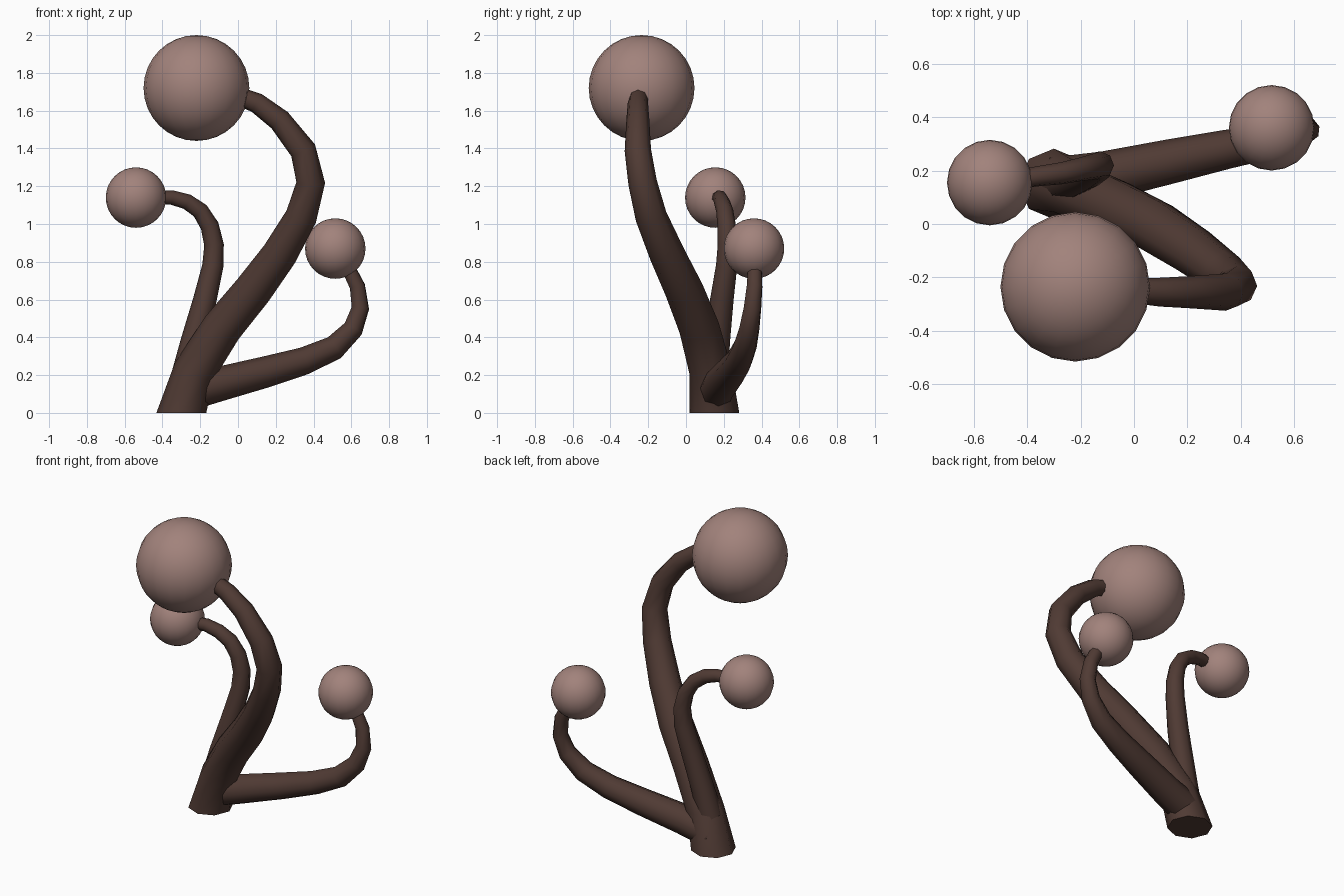
import bpy, bmesh, math
from mathutils import Vector

if "Cube" in bpy.data.objects:
    bpy.data.objects.remove(bpy.data.objects["Cube"])


def material(name, color):
    m = bpy.data.materials.new(name)
    m.diffuse_color = (*color, 1)
    m.use_nodes = True
    m.node_tree.nodes["Principled BSDF"].inputs["Base Color"].default_value = m.diffuse_color
    return m


bark = material("dark brown", (0.080, 0.043, 0.034))
pink = material("dusty pink", (0.36, 0.225, 0.20))


def finish(bm, name, mat, angle):
    bmesh.ops.recalc_face_normals(bm, faces=bm.faces)
    me = bpy.data.meshes.new(name)
    bm.to_mesh(me)
    bm.free()
    me.materials.append(mat)
    ob = bpy.data.objects.new(name, me)
    bpy.context.collection.objects.link(ob)
    bpy.ops.object.select_all(action='DESELECT')
    ob.select_set(True)
    bpy.context.view_layer.objects.active = ob
    bpy.ops.object.shade_smooth_by_angle(angle=math.radians(angle))


def stem(name, path, start_dir=None, sides=8):
    """Tapered tube; path rows are x, y, z, radius."""
    pts = [Vector(p[:3]) for p in path]
    bm = bmesh.new()
    rings, u = [], Vector((1, 0, 0))
    for i, p in enumerate(pts):
        t = (pts[min(i + 1, len(pts) - 1)] - pts[max(i - 1, 0)]).normalized()
        if i == 0 and start_dir:
            t = Vector(start_dir)
        if abs(u.dot(t)) > 0.95:
            u = Vector((0, 0, 1))
        u = (u - t * u.dot(t)).normalized()   # carry the frame along the path
        v = t.cross(u)
        ring = []
        for k in range(sides):
            a = 2 * math.pi * k / sides
            ring.append(bm.verts.new(p + path[i][3] * (u * math.cos(a) + v * math.sin(a))))
        rings.append(ring)
    for a, b in zip(rings, rings[1:]):
        for k in range(sides):
            j = (k + 1) % sides
            bm.faces.new((a[k], a[j], b[j], b[k]))
    bm.faces.new(rings[0])
    bm.faces.new(rings[-1])
    finish(bm, name, bark, 60)


def ball(name, center, radius):
    bm = bmesh.new()
    bmesh.ops.create_uvsphere(bm, u_segments=20, v_segments=16, radius=radius)
    bmesh.ops.translate(bm, verts=bm.verts, vec=center)
    finish(bm, name, pink, 60)


# Main stem, standing on the ground and curling over to the left
stem("main_stem", [
    (-0.30, 0.15, 0.00, 0.132), (-0.232, 0.13, 0.22, 0.112),
    (-0.085, 0.07, 0.45, 0.107), (0.08, -0.01, 0.65, 0.102),
    (0.22, -0.10, 0.84, 0.094), (0.335, -0.185, 1.04, 0.084),
    (0.385, -0.23, 1.22, 0.076), (0.345, -0.255, 1.39, 0.070),
    (0.22, -0.255, 1.55, 0.061), (0.10, -0.255, 1.64, 0.054),
    (0.01, -0.25, 1.675, 0.048)], start_dir=(0, 0, 1))

# Left branch
stem("left_branch", [
    (-0.275, 0.15, 0.21, 0.075), (-0.235, 0.165, 0.38, 0.068),
    (-0.175, 0.19, 0.60, 0.062), (-0.133, 0.215, 0.78, 0.056),
    (-0.127, 0.22, 0.89, 0.052), (-0.15, 0.215, 0.99, 0.049),
    (-0.20, 0.205, 1.07, 0.045), (-0.27, 0.19, 1.118, 0.042),
    (-0.35, 0.18, 1.14, 0.039), (-0.42, 0.17, 1.14, 0.036)])

# Right branch
stem("right_branch", [
    (-0.30, 0.15, 0.10, 0.10), (-0.11, 0.18, 0.15, 0.092),
    (0.14, 0.235, 0.215, 0.083), (0.35, 0.28, 0.275, 0.073),
    (0.51, 0.31, 0.345, 0.065), (0.61, 0.335, 0.445, 0.055),
    (0.648, 0.352, 0.555, 0.048), (0.632, 0.363, 0.67, 0.043),
    (0.585, 0.365, 0.765, 0.039)])

# Round heads
ball("big_head", (-0.22, -0.235, 1.72), 0.28)
ball("left_head", (-0.54, 0.155, 1.14), 0.16)
ball("right_head", (0.515, 0.36, 0.87), 0.16)
